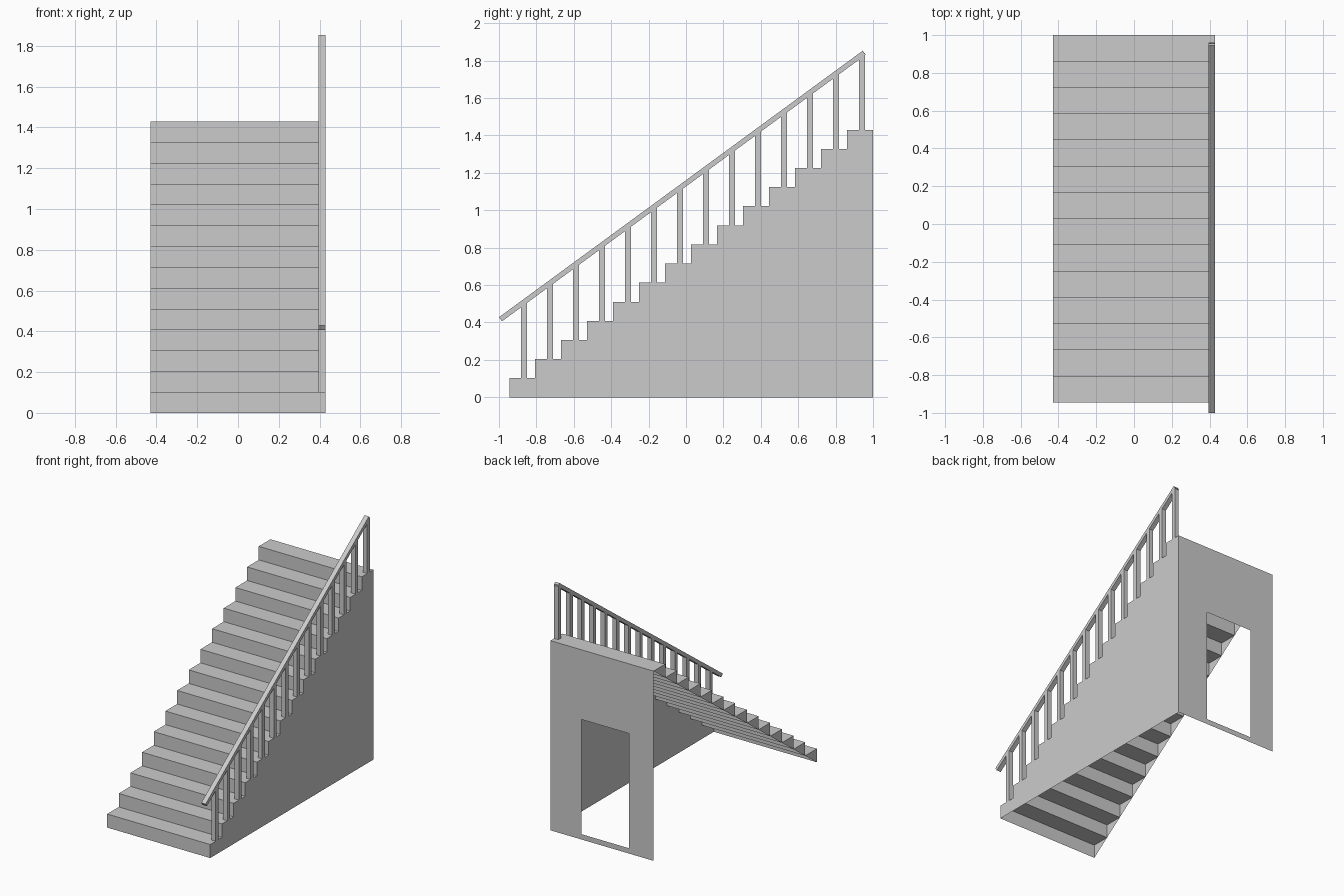
import bpy, bmesh
from mathutils import Vector

if "Cube" in bpy.data.objects:
    bpy.data.objects.remove(bpy.data.objects["Cube"], do_unlink=True)

STEPS = 14
HALF = 0.43                 # half width of the flight
FRONT, BACK, TOP = -0.945, 1.0, 1.43
RUN, RISE = (BACK - FRONT) / STEPS, TOP / STEPS
POST = 0.036                # baluster and handrail width

grey = bpy.data.materials.new("plain grey")
grey.use_nodes = True
colour = (0.6, 0.6, 0.6, 1)
grey.diffuse_color = colour
grey.node_tree.nodes["Principled BSDF"].inputs["Base Color"].default_value = colour


def build(name, polygons):
    """Make one object from lists of corner points, merging shared corners."""
    bm = bmesh.new()
    for points in polygons:
        bm.faces.new([bm.verts.new(p) for p in points])
    bmesh.ops.remove_doubles(bm, verts=bm.verts, dist=0.0001)
    mesh = bpy.data.meshes.new(name)
    bm.to_mesh(mesh)
    bm.free()
    mesh.materials.append(grey)
    obj = bpy.data.objects.new(name, mesh)
    bpy.context.collection.objects.link(obj)
    return obj


def side(x, outline):
    return [(x, y, z) for y, z in outline]


def prism(name, outline, x0, x1):
    """Extrude a side outline (y, z) across x."""
    n = len(outline)
    a, b = side(x0, outline), side(x1, outline)
    walls = [[a[i], b[i], b[(i + 1) % n], a[(i + 1) % n]] for i in range(n)]
    return build(name, [a[::-1], b] + walls)


# Stepped profile, from the floor at the front to the top tread
profile = [(FRONT, 0)]
for i in range(STEPS):
    y, z = FRONT + i * RUN, (i + 1) * RISE
    profile += [(y, z), (y + RUN, z)]

# Folded sheet of risers and treads
build("steps", [[(-HALF, *p), (HALF, *p), (HALF, *q), (-HALF, *q)]
                for p, q in zip(profile, profile[1:])])

# Triangular caps on the open side
build("step_end_caps", [side(-HALF, profile[i:i + 3][::-1])
                        for i in range(0, STEPS * 2, 2)])

# Closed side wall, in one column under each tread
build("side_wall", [side(HALF, [(y, 0), (y + RUN, 0), (y + RUN, z), (y, z)])
                    for y, z in profile[1::2]])

# Back wall around a doorway
xs, zs = [-HALF, -0.225, 0.172, HALF], [0, 0.04, 0.905, TOP]
build("back_wall", [[(xs[i + 1], BACK, zs[j]), (xs[i], BACK, zs[j]),
                     (xs[i], BACK, zs[j + 1]), (xs[i + 1], BACK, zs[j + 1])]
                    for i in range(3) for j in range(3) if (i, j) != (1, 1)])

# Sloping handrail with square-cut ends
low, high = Vector((-1.0, 0.428)), Vector((0.945, 1.853))
along = (high - low).normalized()
drop = Vector((along.y, -along.x)) * 0.027
prism("handrail", [tuple(p) for p in (low, low + drop, high + drop, high)],
      HALF - POST, HALF)


def rail_height(y):
    return low.y + (y - low.x) * along.y / along.x - 0.02


# One baluster per tread, cut to the slope of the handrail
for i in range(STEPS):
    y0 = FRONT + i * RUN + 0.064
    y1 = y0 + 0.032
    z = (i + 1) * RISE
    prism(f"baluster_{i + 1}", [(y0, z), (y1, z), (y1, rail_height(y1)),
                                (y0, rail_height(y0))], HALF - POST, HALF)
